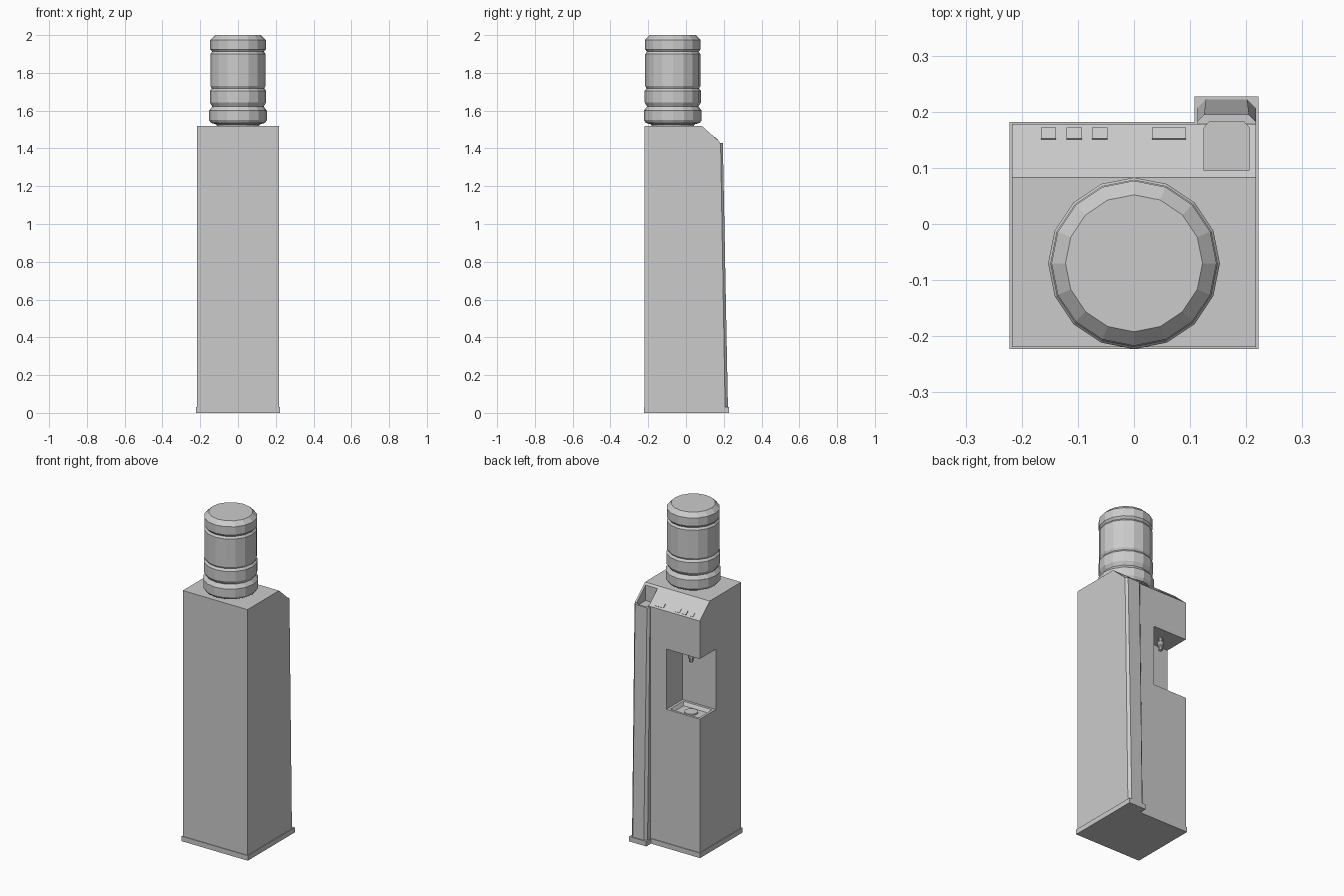
import bpy, bmesh, math
from mathutils import Vector

if "Cube" in bpy.data.objects:
    bpy.data.objects.remove(bpy.data.objects["Cube"])


def make(name, bm):
    bmesh.ops.recalc_face_normals(bm, faces=bm.faces)
    me = bpy.data.meshes.new(name)
    bm.to_mesh(me)
    bm.free()
    ob = bpy.data.objects.new(name, me)
    bpy.context.collection.objects.link(ob)
    return ob


def loft(name, *rings):
    """Closed solid through rings that have equal point counts."""
    bm = bmesh.new()
    vs = [[bm.verts.new(p) for p in r] for r in rings]
    n = len(vs[0])
    for a, b in zip(vs, vs[1:]):
        for i in range(n):
            j = (i + 1) % n
            bm.faces.new((a[i], a[j], b[j], b[i]))
    bm.faces.new(vs[0][::-1])
    bm.faces.new(vs[-1])
    return make(name, bm)


def flat(points, z):
    return [(x, y, z) for x, y in points]


def rect(x0, x1, y0, y1):
    return [(x0, y0), (x1, y0), (x1, y1), (x0, y1)]


def box(name, x0, x1, y0, y1, z0, z1):
    r = rect(x0, x1, y0, y1)
    return loft(name, flat(r, z0), flat(r, z1))


def lathe(name, cx, cy, profile, sides=16):
    rings = [[(cx + r * math.cos(i * math.tau / sides),
               cy + r * math.sin(i * math.tau / sides), z)
              for i in range(sides)] for r, z in profile]
    return loft(name, *rings)


def cut(ob, cutter):
    m = ob.modifiers.new("cut", 'BOOLEAN')
    m.operation = 'DIFFERENCE'
    m.solver = 'EXACT'
    m.object = cutter
    cutter.hide_render = True
    cutter.hide_set(True)


# Plinth, stepped out under the column
pl = [(-.222, -.223), (.222, -.223), (.222, .227), (.108, .227), (.108, .182), (-.222, .182)]
loft("plinth", flat(pl, 0), flat(pl, .03))

# Cabinet with sloped control panel
side = [(-.219, .03), (.178, .03), (.178, 1.435), (.083, 1.52), (-.219, 1.52)]
cabinet = loft("cabinet", *[[(x, y, z) for y, z in side] for x in (-.217, .217)])

# Tapered column with chamfered edges
def column_ring(y, x0, c):
    return [(x0, .17), (.217, .17), (.217, y - c), (.217 - c, y), (x0 + c, y), (x0, y - c)]

column = loft("cup_column", flat(column_ring(.222, .113, .015), .03),
              flat(column_ring(.195, .113, .012), 1.43))

# Dispensing niche, open on one side, with a sunken tray
cut(cabinet, box("niche_cutter", -.3, .007, .023, .3, .84, 1.205))
cut(cabinet, loft("tray_cutter", flat(rect(-.19, -.02, .05, .152), .82),
                  flat(rect(-.202, -.008, .038, .164), .841),
                  flat(rect(-.202, -.008, .038, .164), .86)))

# Pocket at the top of the column
pocket = [(.125, .095), (.205, .095), (.205, .172), (.195, .183), (.135, .183), (.125, .172)]
pocket_cutter = loft("pocket_cutter", flat(pocket, 1.415), flat(pocket, 1.6))
cut(cabinet, pocket_cutter)
cut(column, pocket_cutter)

# Panel buttons lying on the slope
along = Vector((0, .095, -.085)).normalized()
up = Vector((0, .085, .095)).normalized()
mid = Vector((0, .16, 1.435 + .018 * .085 / .095))
for i, (x0, x1) in enumerate([(-.166, -.139), (-.12, -.093), (-.075, -.047), (.032, .093)]):
    rings = []
    for h in (-.004, .003):
        rings.append([mid + Vector((x, 0, 0)) + along * s + up * h
                      for x, s in ((x0, -.013), (x1, -.013), (x1, .013), (x0, .013))])
    loft("display" if i == 3 else f"button_{i + 1}", *rings)

# Tap and drain
lathe("tap", -.105, .10, [(.012, 1.13), (.012, 1.15), (.019, 1.155), (.019, 1.18),
                          (.012, 1.185), (.012, 1.207)], 10)
lathe("drain", -.105, .10, [(.038, .818), (.038, .828)], 12)

# Ribbed water bottle
lathe("bottle", 0, -.07, [(.11, 1.515), (.115, 1.527), (.143, 1.535), (.153, 1.55), (.153, 1.6),
                          (.136, 1.622), (.149, 1.643), (.149, 1.705), (.139, 1.718), (.146, 1.73),
                          (.146, 1.9), (.137, 1.912), (.147, 1.925), (.147, 1.975), (.122, 2.0)])
